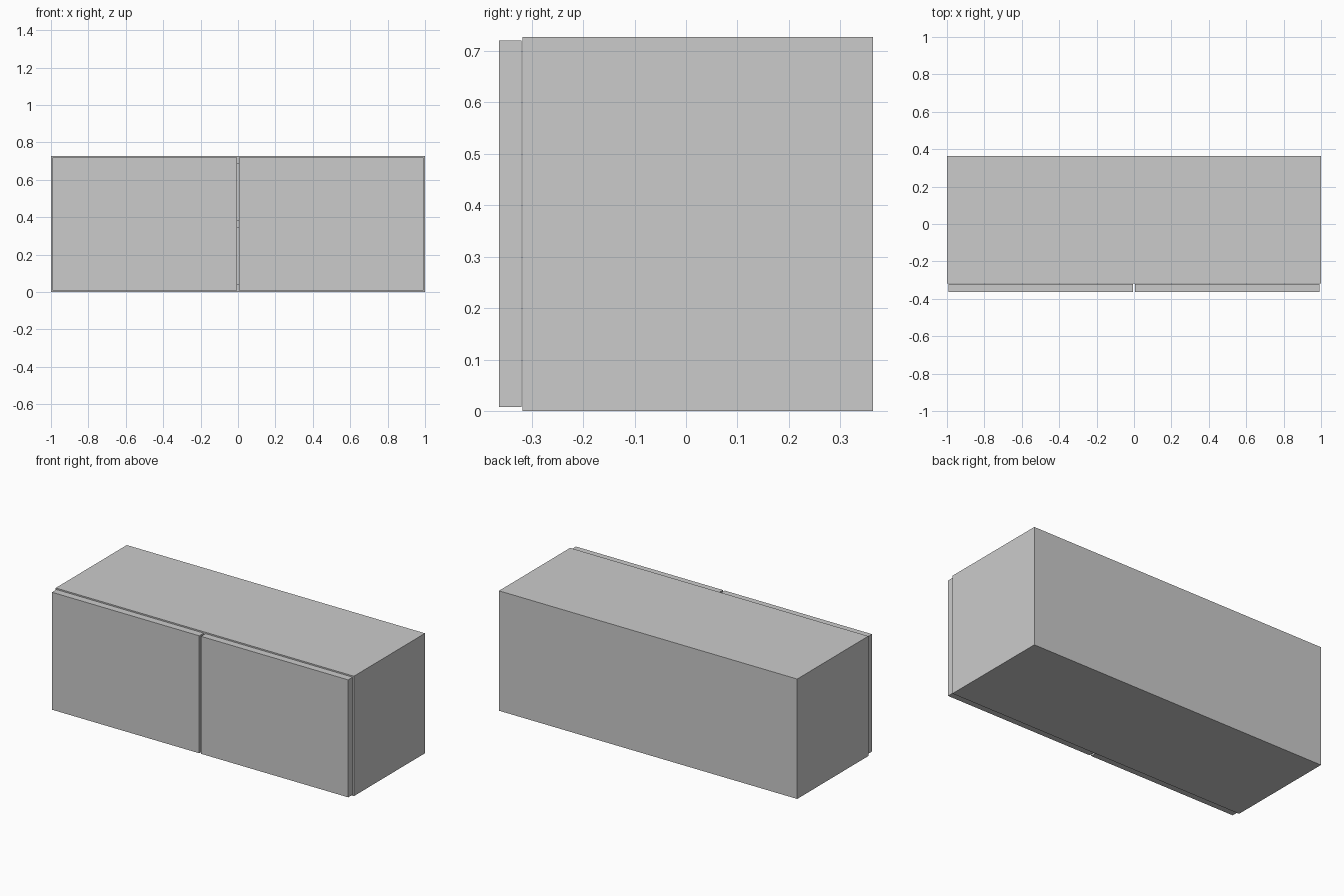
import bpy

if "Cube" in bpy.data.objects:
    bpy.data.objects.remove(bpy.data.objects["Cube"])

T = 0.044                      # board thickness
H = 0.727                      # carcass height
FRONT, BACK = -0.318, 0.363    # carcass depth range


def board(name, x, y, z):
    """Box spanning the given (min, max) ranges."""
    bpy.ops.mesh.primitive_cube_add(
        size=1, location=[(a + b) / 2 for a, b in (x, y, z)])
    ob = bpy.context.object
    ob.name = name
    ob.scale = [b - a for a, b in (x, y, z)]
    bpy.ops.object.transform_apply(location=False, rotation=False, scale=True)
    return ob


inner = (-1 + T, 1 - T)

# Horizontal boards between the sides
board("bottom_panel", inner, (FRONT, BACK), (0, T))
board("top_panel", inner, (FRONT, BACK), (H - T, H))
board("back_panel", inner, (BACK - T, BACK), (T, H - T))
board("shelf", inner, (FRONT, BACK - T), (H / 2 - T / 2, H / 2 + T / 2))

# Mirrored side panels and doors
for side, s in (("left", -1), ("right", 1)):
    board(side + "_side_panel", sorted((s * (1 - T), s)), (FRONT, BACK), (0, H))
    board(side + "_door", sorted((s * 0.006, s * 0.993)),
          (-0.363, -0.320), (0.008, 0.720))
